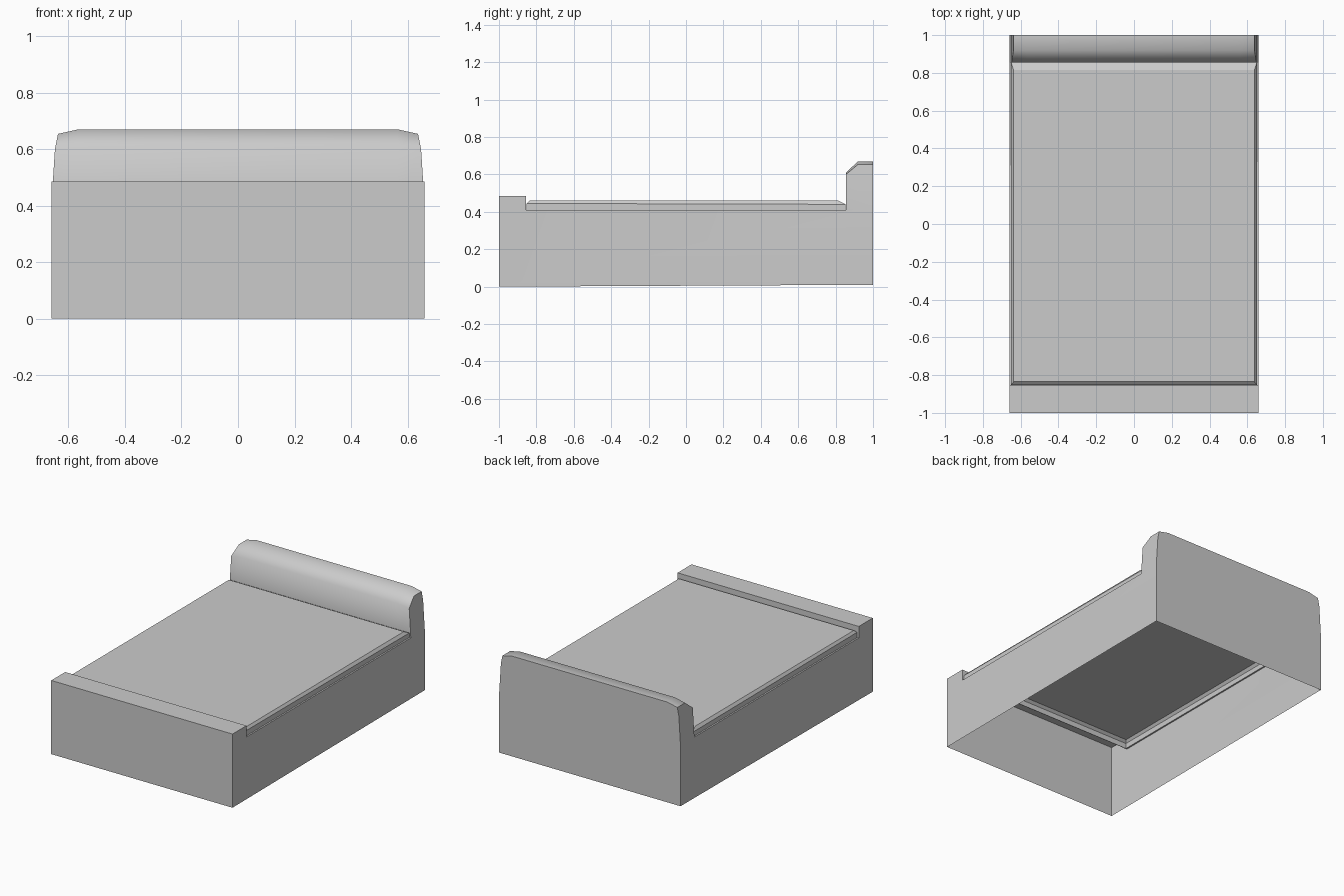
import bpy
import bmesh
from math import radians

cube = bpy.data.objects.get("Cube")
if cube:
    bpy.data.objects.remove(cube, do_unlink=True)

grey = bpy.data.materials.new("plain grey")
grey.use_nodes = True
COLOUR = (0.6, 0.6, 0.6, 1)
grey.diffuse_color = COLOUR
grey.node_tree.nodes["Principled BSDF"].inputs["Base Color"].default_value = COLOUR

HALF = 0.66      # half width of the frame
SEAT = 0.41      # height of the side rails
INNER = 0.855    # where the boards meet the mattress


def finish(bm, name, smooth_angle):
    bmesh.ops.recalc_face_normals(bm, faces=bm.faces)
    mesh = bpy.data.meshes.new(name)
    bm.to_mesh(mesh)
    bm.free()
    obj = bpy.data.objects.new(name, mesh)
    bpy.context.collection.objects.link(obj)
    mesh.materials.append(grey)
    bpy.ops.object.select_all(action="DESELECT")
    obj.select_set(True)
    bpy.context.view_layer.objects.active = obj
    bpy.ops.object.shade_smooth_by_angle(angle=radians(smooth_angle))


# Frame: hollow shell from a side profile of (y, z, end half width, end drop)
profile = [
    (-1, 0, HALF, 0), (-1, 0.485, HALF, 0),
    (-INNER, 0.485, HALF, 0), (-INNER, SEAT, HALF, 0),
    (INNER, SEAT, HALF, 0), (INNER, 0.61, 0.648, 0.01),
    (0.92, 0.67, 0.637, 0.016), (1, 0.67, 0.637, 0.016),
    (1, 0.61, 0.648, 0.01), (1, SEAT, HALF, 0), (1, 0.01, HALF, 0),
]
bm = bmesh.new()
rows = []
for y, z, end, drop in profile:
    rows.append([bm.verts.new((x, y, z - d)) for x, d in
                 ((-end, drop), (-0.565, 0), (0.565, 0), (end, drop))])
for i, (a, b) in enumerate(zip(rows, rows[1:])):
    if i == 3:
        continue  # left open for the mattress
    for k in range(3):
        bm.faces.new((a[k], a[k + 1], b[k + 1], b[k]))

# Side walls: rail with footboard end, then headboard end
for k in (0, 3):
    column = [row[k] for row in rows]
    bm.faces.new(column[:5] + column[9:])
    bm.faces.new(column[4:10])
finish(bm, "bed_frame", 60)

# Mattress: open-bottomed slab with a thin rim and chamfered top,
# as rings of (half width, front y, back y, z front, z back)
rings = [
    (HALF, -INNER, INNER, SEAT, SEAT),
    (0.65, -0.852, 0.854, SEAT, SEAT),
    (0.65, -0.852, 0.854, 0.445, 0.44),
    (0.637, -0.835, 0.815, 0.46, 0.46),
]
bm = bmesh.new()
loops = [[bm.verts.new(co) for co in ((-w, f, zf), (w, f, zf), (w, b, zb), (-w, b, zb))]
         for w, f, b, zf, zb in rings]
for lower, upper in zip(loops, loops[1:]):
    for k in range(4):
        n = (k + 1) % 4
        bm.faces.new((lower[k], lower[n], upper[n], upper[k]))
bm.faces.new(loops[-1])
finish(bm, "mattress", 20)
